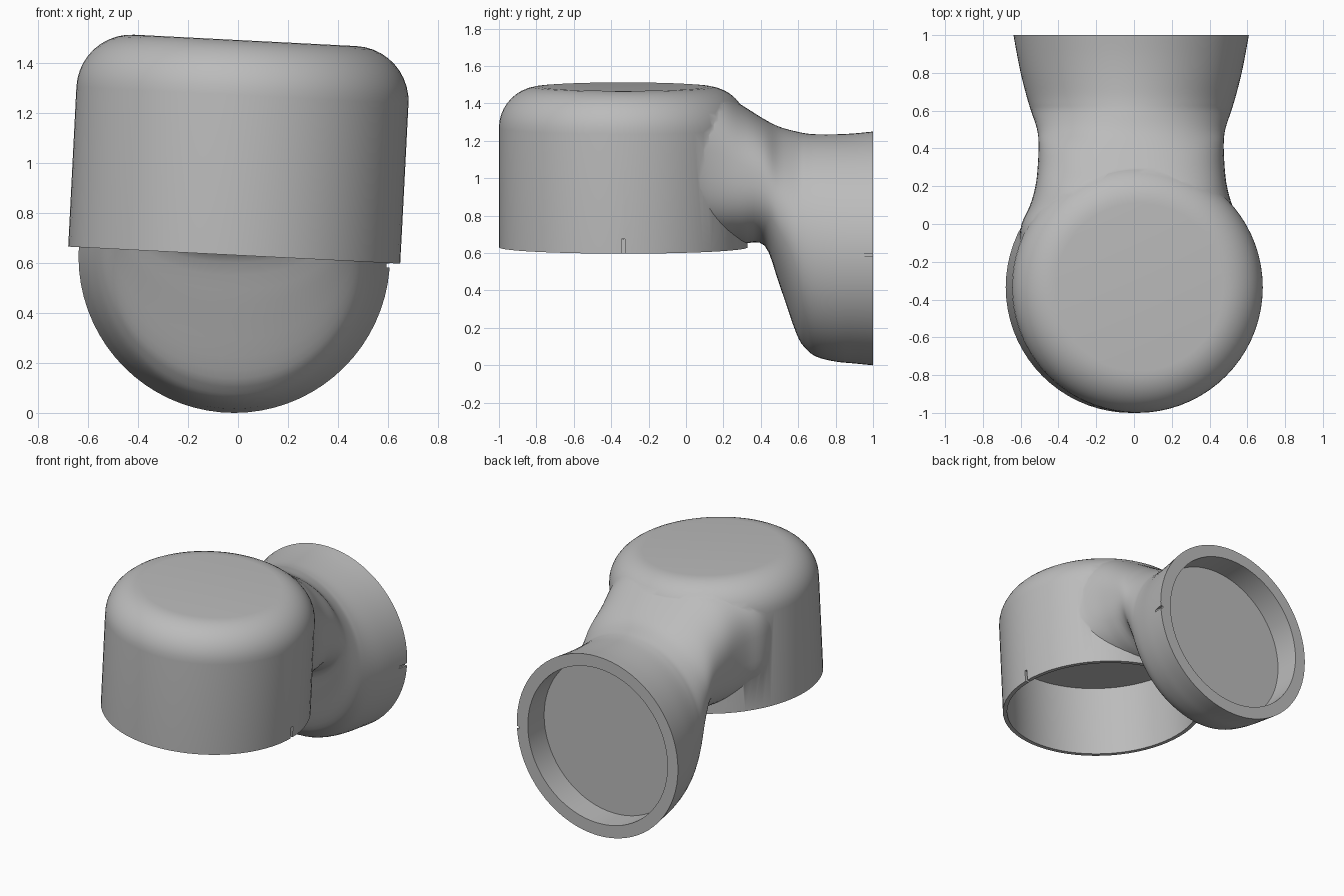
import bpy
import bmesh
import math
from mathutils import Matrix, Vector

cube = bpy.data.objects.get("Cube")
if cube:
    bpy.data.objects.remove(cube)

grey = bpy.data.materials.new("plain grey")
grey.use_nodes = True
COLOUR = (0.5, 0.5, 0.5, 1)
grey.diffuse_color = COLOUR
grey.node_tree.nodes["Principled BSDF"].inputs["Base Color"].default_value = COLOUR

SEG = 72


def loft(name, rings, matrix=Matrix()):
    """Closed solid through a row of equal rings."""
    bm = bmesh.new()
    rows = [[bm.verts.new(p) for p in ring] for ring in rings]
    n = len(rows[0])
    for a, b in zip(rows, rows[1:]):
        for i in range(n):
            j = (i + 1) % n
            bm.faces.new((a[i], a[j], b[j], b[i]))
    bm.faces.new(rows[0])
    bm.faces.new(rows[-1])
    bmesh.ops.recalc_face_normals(bm, faces=bm.faces)
    bmesh.ops.transform(bm, matrix=matrix, verts=bm.verts)
    mesh = bpy.data.meshes.new(name)
    bm.to_mesh(mesh)
    bm.free()
    mesh.materials.append(grey)
    obj = bpy.data.objects.new(name, mesh)
    bpy.context.collection.objects.link(obj)
    return obj


def lathe(name, profile, matrix):
    """Solid of revolution from (radius, height) pairs."""
    angles = [math.tau * i / SEG for i in range(SEG)]
    return loft(name, [[(r * math.cos(a), r * math.sin(a), z) for a in angles]
                       for r, z in profile], matrix)


def box(name, centre, size):
    x, y, z = (s / 2 for s in size)
    rings = [[(-x, -y, h), (x, -y, h), (x, y, h), (-x, y, h)] for h in (-z, z)]
    return loft(name, rings, Matrix.Translation(centre))


def combine(target, other, operation):
    mod = target.modifiers.new(operation, "BOOLEAN")
    mod.operation = operation
    mod.solver = "EXACT"
    mod.object = other
    bpy.context.view_layer.objects.active = target
    bpy.ops.object.modifier_apply(modifier=mod.name)
    bpy.data.objects.remove(other)


# Slightly tilted cup with a rounded top
R, H, FILLET = 0.665, 0.86, 0.22
tilt = Matrix.Translation((-0.015, -0.335, 0.631)) @ Matrix.Rotation(math.radians(2.93), 4, "Y")
arc = [(R - FILLET + FILLET * math.cos(t), H - FILLET + FILLET * math.sin(t))
       for t in (math.pi / 2 * i / 10 for i in range(11))]
body = lathe("elbow_body", [(R, 0)] + arc, tilt)

# Neck stations: y, top, bottom, half width, squareness
stations = [Vector(s) for s in (
    (-0.25, 1.40, 0.75, 0.58, 3.2),
    (-0.10, 1.45, 0.73, 0.59, 3.2),
    (0.00, 1.475, 0.70, 0.58, 3.2),
    (0.10, 1.475, 0.67, 0.535, 3.0),
    (0.20, 1.45, 0.655, 0.507, 2.8),
    (0.30, 1.39, 0.65, 0.495, 2.5),
    (0.42, 1.315, 0.64, 0.49, 2.3),
    (0.50, 1.275, 0.43, 0.498, 2.1),
    (0.59, 1.25, 0.17, 0.527, 2),
    (0.64, 1.24, 0.09, 0.543, 2),
    (0.70, 1.235, 0.045, 0.56, 2),
    (0.80, 1.235, 0.02, 0.585, 2),
    (0.90, 1.24, 0.01, 0.605, 2),
    (1.00, 1.25, 0.0, 0.623, 2))]


def smooth_path(points, steps):
    """Catmull-Rom interpolation."""
    padded = [points[0]] + points + [points[-1]]
    out = []
    for a, b, c, d in zip(padded, padded[1:], padded[2:], padded[3:]):
        for k in range(steps):
            t = k / steps
            out.append(b + 0.5 * t * ((c - a) + t * ((2 * a - 5 * b + 4 * c - d)
                       + t * (3 * (b - c) + d - a))))
    return out + [points[-1]]


def section(station):
    y, top, bottom, half, power = station
    ring = []
    for i in range(SEG):
        a = math.tau * i / SEG
        c, s = math.cos(a), math.sin(a)
        px = math.copysign(abs(c) ** (2 / power), c)
        pz = math.copysign(abs(s) ** (2 / power), s)
        ring.append((-0.015 + half * px, y, (top + bottom) / 2 + (top - bottom) / 2 * pz))
    return ring


neck = loft("neck", [section(s) for s in smooth_path(stations, 4)])
combine(body, neck, "UNION")

# Open cavity under the cup
cavity = lathe("cup_cavity", [(0.637, -0.1), (0.637, 0.49)], tilt)
combine(body, cavity, "DIFFERENCE")

# Round recess in the back flange
back = Matrix.Translation((-0.017, 1, 0.627)) @ Matrix.Rotation(math.radians(90), 4, "X")
recess = lathe("flange_recess", [(0.54, -0.1), (0.54, 0.18)], back)
combine(body, recess, "DIFFERENCE")

# Small alignment slots on the left side
combine(body, box("cup_slot", (0.65, -0.335, 0.62), (0.05, 0.02, 0.11)), "DIFFERENCE")
combine(body, box("flange_slot", (0.61, 0.98, 0.59), (0.04, 0.1, 0.016)), "DIFFERENCE")

# Smooth shading with crisp rims
for obj in bpy.context.selected_objects:
    obj.select_set(False)
body.select_set(True)
bpy.context.view_layer.objects.active = body
bpy.ops.object.shade_smooth_by_angle(angle=math.radians(35))
